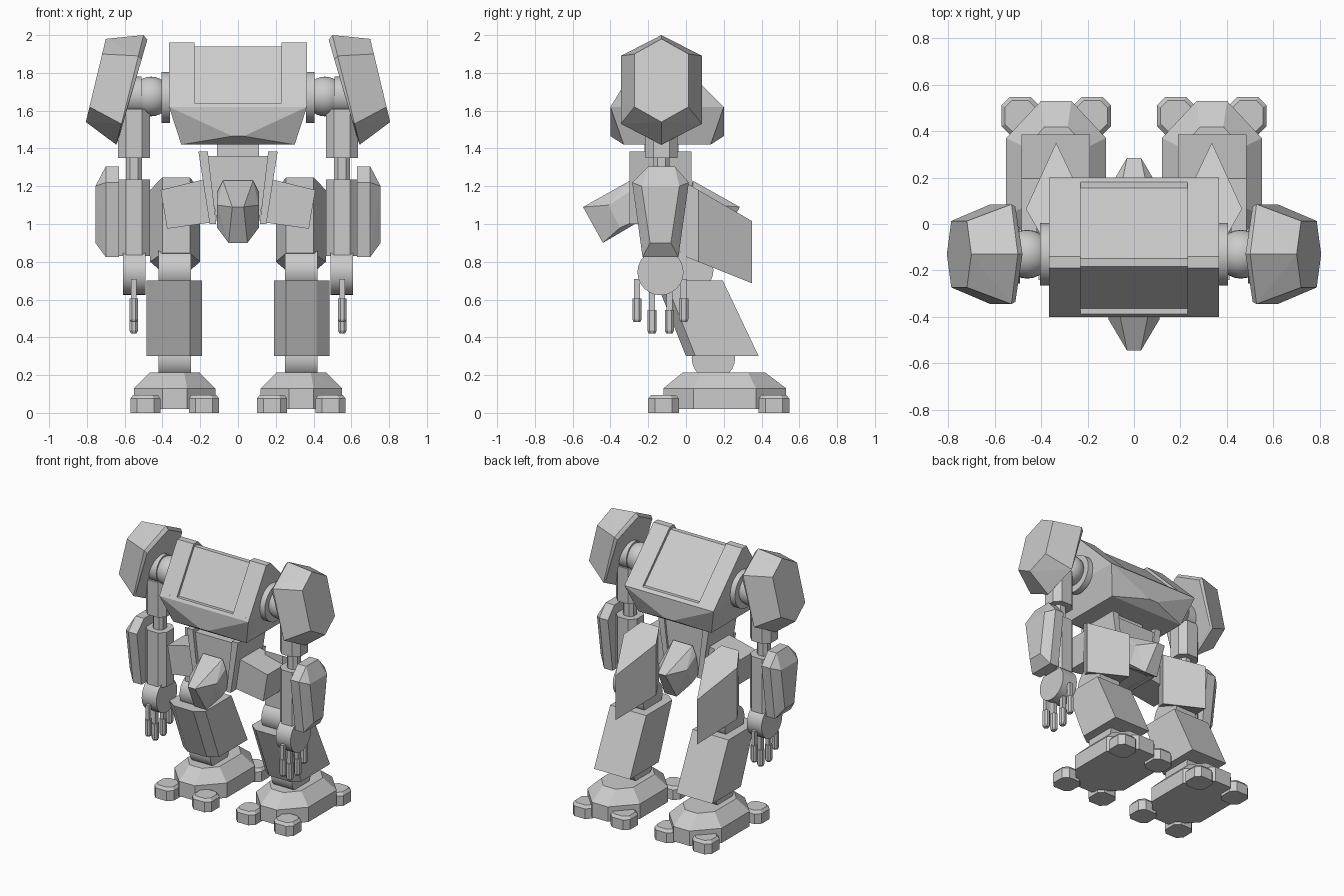
import bpy, bmesh, math
from mathutils import Vector

if "Cube" in bpy.data.objects:
    bpy.data.objects.remove(bpy.data.objects["Cube"])

gray = bpy.data.materials.new("light_gray")
gray.diffuse_color = (0.6, 0.6, 0.6, 1)
gray.use_nodes = True
gray.node_tree.nodes["Principled BSDF"].inputs["Base Color"].default_value = gray.diffuse_color
YC = -0.13  # depth of the arm and hip axis


def finish(name, bm):
    bmesh.ops.recalc_face_normals(bm, faces=bm.faces)
    me = bpy.data.meshes.new(name)
    bm.to_mesh(me)
    bm.free()
    me.materials.append(gray)
    ob = bpy.data.objects.new(name, me)
    bpy.context.collection.objects.link(ob)
    return ob


def hull(name, pts, sx=1):
    """Convex solid around the points."""
    bm = bmesh.new()
    for x, y, z in pts:
        bm.verts.new((x * sx, y, z))
    bmesh.ops.convex_hull(bm, input=bm.verts)
    bmesh.ops.dissolve_limit(bm, angle_limit=0.02, verts=bm.verts, edges=bm.edges)
    return finish(name, bm)


def box_pts(x0, x1, y0, y1, z0, z1):
    return [(x, y, z) for x in (x0, x1) for y in (y0, y1) for z in (z0, z1)]


def octagon(x0, x1, y0, y1, z, cx, cy):
    """Rectangle with cut corners."""
    return [p for x, ax in ((x0, x0 + cx), (x1, x1 - cx))
            for y, ay in ((y0, y0 + cy), (y1, y1 - cy))
            for p in ((x, ay, z), (ax, y, z))]


def extrude_x(x0, x1, prof):
    return [(x, y, z) for x in (x0, x1) for y, z in prof]


def extrude_y(y0, y1, prof):
    return [(x, y, z) for x, z in prof for y in (y0, y1)]


def cyl_x(name, sx, x0, x1, y, z, r, n=24):
    ring = [(y + r * math.cos(2 * math.pi * i / n), z + r * math.sin(2 * math.pi * i / n)) for i in range(n)]
    smooth(hull(name, extrude_x(x0, x1, ring), sx))


def smooth(ob):
    bpy.ops.object.select_all(action='DESELECT')
    ob.select_set(True)
    bpy.context.view_layer.objects.active = ob
    bpy.ops.object.shade_smooth_by_angle(angle=math.radians(35))


# Torso: keel, recessed middle panel and raised side strips
keel = box_pts(-0.3, 0.3, -0.33, 0.13, 1.42, 1.42)
keel += box_pts(-0.365, 0.365, -0.4, 0.2, 1.62, 1.62)
keel += box_pts(-0.365, 0.365, -0.388, 0.18, 1.64, 1.64)
keel += box_pts(-0.03, 0.03, -0.4, 0.2, 1.465, 1.465)
hull("torso_lower", keel)
hull("torso_panel", extrude_x(-0.24, 0.24, [(-0.37, 1.63), (-0.182, 1.94), (-0.148, 1.94), (0.165, 1.63)]))
for s in (1, -1):
    hull("torso_strip", extrude_x(0.23, 0.365, [(-0.394, 1.63), (-0.19, 1.96), (-0.14, 1.96), (0.19, 1.63)]), s)

# Waist and pelvis
hull("waist", box_pts(-0.11, 0.11, -0.22, -0.04, 1.3, 1.43))
hull("pelvis", extrude_y(-0.275, 0.015, [(-0.17, 1.36), (0.17, 1.36), (0.11, 1.0), (-0.11, 1.0)]))
for d in (1, -1):
    pod = [(s * x, YC + d * y, z) for s in (1, -1) for x, y, z in (
        (0.08, -0.165, 1.23), (0.11, -0.17, 1.17), (0.11, -0.13, 1.02), (0.03, -0.415, 1.09),
        (0.05, -0.31, 0.90), (0.11, -0.28, 1.10), (0.11, -0.22, 0.98), (0.07, -0.14, 1.0))]
    hull("pelvis_front_guard" if d > 0 else "pelvis_rear_guard", pod)

for s in (1, -1):
    hull("pelvis_flap", extrude_y(-0.3, 0.03, [(0.21, 1.385), (0.16, 1.385), (0.115, 1.0), (0.15, 1.0)]), s)
    hull("hip", extrude_y(-0.24, -0.01, [(0.41, 1.18), (0.185, 1.235), (0.13, 1.01), (0.375, 0.975)]), s)

    # Thigh: wedge pointing backwards
    plan = [(0.255, -0.05), (0.40, -0.05), (0.465, 0.065), (0.335, 0.35), (0.20, 0.065)]
    hull("thigh", [(x, y, z) for x, y in plan
                   for z in (1.218 - 0.58 * y, 0.826 - 0.4 * y)], s)
    cyl_x("knee", s, 0.25, 0.42, 0.03, 0.755, 0.115)

    # Calf: leaning back, cut front corners
    calf = []
    for z, y0, y1 in ((0.70, -0.16, 0.195), (0.30, 0.0, 0.385)):
        calf += [(0.255, y0, z), (0.415, y0, z), (0.19, y0 + 0.05, z), (0.485, y0 + 0.05, z),
                 (0.19, y1, z), (0.485, y1, z)]
    hull("calf", calf, s)
    cyl_x("ankle", s, 0.25, 0.42, 0.145, 0.29, 0.115)

    # Foot and four toes
    foot = octagon(0.12, 0.55, -0.12, 0.53, 0.02, 0.15, 0.16)
    foot += octagon(0.12, 0.55, -0.12, 0.53, 0.13, 0.15, 0.16)
    foot += octagon(0.205, 0.465, -0.015, 0.418, 0.215, 0.08, 0.09)
    hull("foot", foot, s)
    for x in (0.10, 0.41):
        for y in (-0.2, 0.385):
            toe = octagon(x, x + 0.16, y, y + 0.162, 0, 0.035, 0.035)
            toe += octagon(x, x + 0.16, y, y + 0.162, 0.075, 0.035, 0.035)
            toe += octagon(x + 0.015, x + 0.145, y + 0.015, y + 0.147, 0.095, 0.03, 0.03)
            hull("toe", toe, s)

    # Shoulder: disc, ball and hub
    cyl_x("shoulder_disc", s, 0.36, 0.405, YC, 1.67, 0.135)
    bm = bmesh.new()
    bmesh.ops.create_uvsphere(bm, u_segments=24, v_segments=14, radius=0.105)
    bmesh.ops.translate(bm, verts=bm.verts, vec=Vector((s * 0.46, YC, 1.675)))
    smooth(finish("shoulder_ball", bm))
    cyl_x("shoulder_hub", s, 0.51, 0.62, YC, 1.68, 0.10)

    # Shoulder pad: tilted hexagon with a smaller outer face
    pad = []
    for x0, tilt, top, zc, half, up, low in (
            (0.48, 0.29, 1.975, 1.71, 0.205, 0.16, 0.265),
            (0.50, 0.25, 2.0, 1.71, 0.215, 0.18, 0.29),
            (0.70, 0.24, 1.98, 1.76, 0.143, 0.14, 0.22)):
        for y, dz in ((0, top - zc), (half, up), (half, -up), (0, -low), (-half, -up), (-half, up)):
            z = zc + dz
            pad.append((x0 + tilt * (top - z), YC + y, z))
    hull("shoulder_pad", pad, s)

    # Arm
    for name, r, z0, z1 in (("upper_arm", 0.085, 1.35, 1.61), ("elbow", 0.042, 1.2, 1.38),
                            ("forearm", 0.085, 0.83, 1.235)):
        c = r * 0.5
        hull(name, [p for z in (z0, z1) for p in octagon(0.55 - r, 0.55 + r, YC - r, YC + r, z, c, c)], s)
    outline = [(-0.285, 1.22), (-0.2, 1.305), (-0.06, 1.305), (0.015, 1.22), (-0.04, 0.825), (-0.23, 0.825)]
    face = [(-0.235, 1.2), (-0.035, 1.2), (-0.08, 0.9), (-0.19, 0.9)]
    hull("arm_shield", extrude_x(0.63, 0.70, outline) + extrude_x(0.755, 0.755, face), s)

    # Hand and fingers
    cyl_x("hand", s, 0.49, 0.61, YC - 0.005, 0.745, 0.122)
    for y, z in ((-0.26, 0.48), (-0.18, 0.42), (-0.088, 0.42), (-0.012, 0.48)):
        hull("finger_base", box_pts(0.538, 0.566, y - 0.016, y + 0.016, z + 0.12, z + 0.23), s)
        tip = octagon(0.53, 0.574, y - 0.024, y + 0.024, z + 0.015, 0.012, 0.012)
        tip += octagon(0.53, 0.574, y - 0.024, y + 0.024, z + 0.125, 0.012, 0.012)
        tip += octagon(0.537, 0.567, y - 0.017, y + 0.017, z, 0.009, 0.009)
        hull("finger_tip", tip, s)
